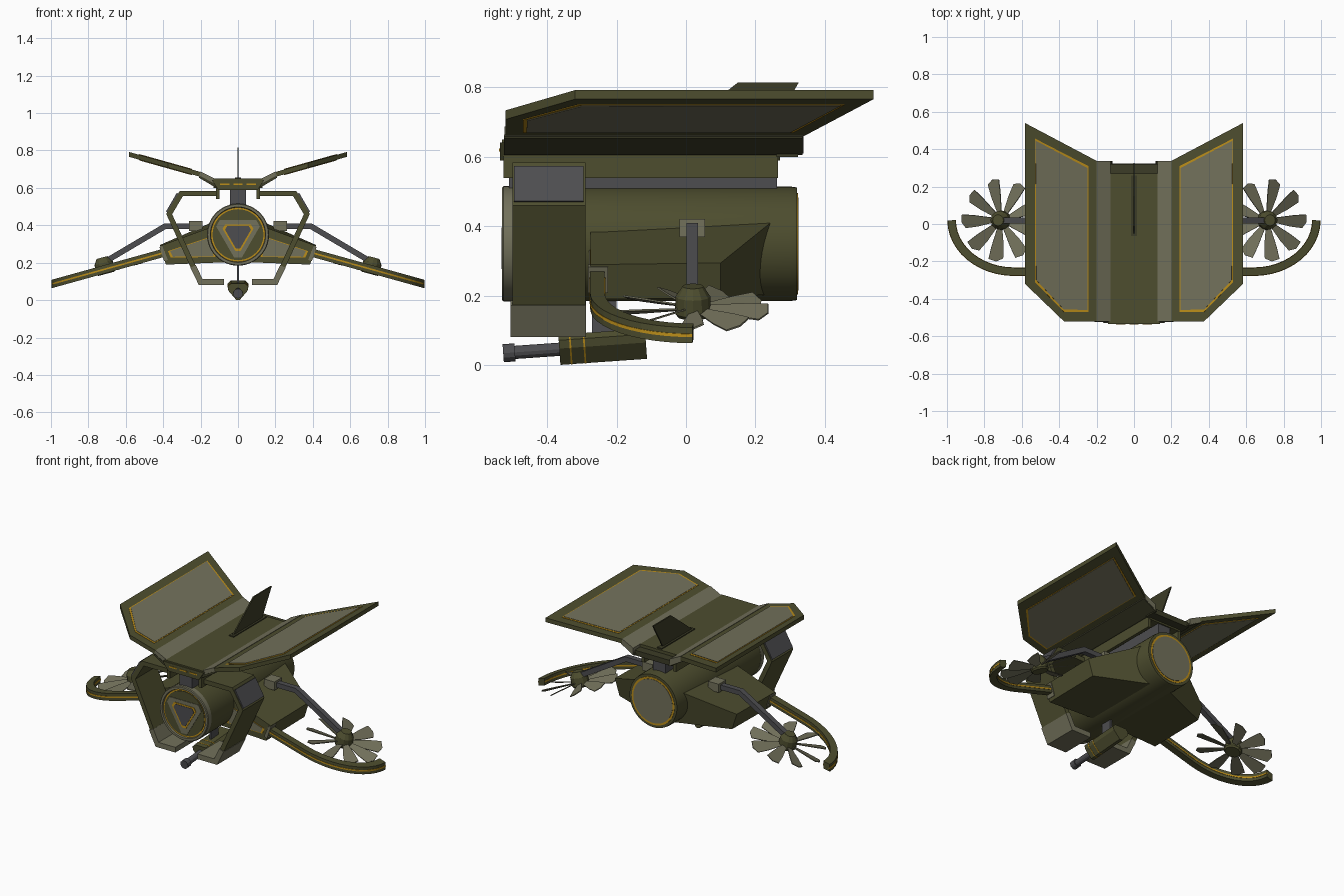
import bpy, bmesh
from math import sin, cos, pi, radians
from mathutils import Vector, Matrix

if "Cube" in bpy.data.objects:
    bpy.data.objects.remove(bpy.data.objects["Cube"])


def material(name, r, g, b):
    m = bpy.data.materials.new(name)
    m.diffuse_color = (r, g, b, 1)
    m.use_nodes = True
    m.node_tree.nodes["Principled BSDF"].inputs["Base Color"].default_value = m.diffuse_color
    return m


OLIVE = material("olive", 0.075, 0.075, 0.028)
DARK = material("dark_olive", 0.045, 0.045, 0.02)
TAN = material("tan_grey", 0.17, 0.165, 0.105)
GREY = material("dark_grey", 0.075, 0.075, 0.08)
GOLD = material("gold", 0.5, 0.27, 0.01)


def loft(name, loops, mat, mirror=False, smooth=False):
    """Skin equal-length vertex loops, capping both ends."""
    bm = bmesh.new()
    rows = [[bm.verts.new(p) for p in lp] for lp in loops]
    n = len(rows[0])
    for a, b in zip(rows, rows[1:]):
        for i in range(n):
            j = (i + 1) % n
            bm.faces.new((a[i], a[j], b[j], b[i]))
    bm.faces.new(rows[0])
    bm.faces.new(rows[-1])
    return finish(name, bm, mat, mirror, smooth)


def finish(name, bm, mat, mirror=False, smooth=False):
    bmesh.ops.recalc_face_normals(bm, faces=bm.faces)
    me = bpy.data.meshes.new(name)
    bm.to_mesh(me)
    bm.free()
    me.materials.append(mat)
    ob = bpy.data.objects.new(name, me)
    bpy.context.collection.objects.link(ob)
    if mirror:
        ob.modifiers.new("mirror", 'MIRROR').use_mirror_merge = False
    if smooth:
        bpy.ops.object.select_all(action='DESELECT')
        bpy.context.view_layer.objects.active = ob
        ob.select_set(True)
        bpy.ops.object.shade_smooth_by_angle(angle=radians(30))
    return ob


def box(name, x, y, z, mat, mirror=False):
    lo, hi = ([(x[0], y[0], h), (x[1], y[0], h), (x[1], y[1], h), (x[0], y[1], h)] for h in z)
    return loft(name, [lo, hi], mat, mirror)


def extrude_y(name, xz, y0, y1, mat, mirror=False):
    return loft(name, [[(x, y, z) for x, z in xz] for y in (y0, y1)], mat, mirror)


def lathe_y(name, prof, cz, mat, n=48):
    """Revolve (y, radius) pairs round a y axis at height cz."""
    return loft(name, [[(r * cos(2 * pi * i / n), y, cz + r * sin(2 * pi * i / n))
                        for i in range(n)] for y, r in prof], mat, smooth=True)


def inlay(name, pts, direction, inset=0.012, mirror=True):
    """Tan panel with a gold border lying on a surface."""
    pts, d = [Vector(p) for p in pts], Vector(direction)
    c = sum(pts, Vector()) / len(pts)
    loft(name + "_border", [[p - d * 0.004 for p in pts], [p + d * 0.002 for p in pts]], GOLD, mirror)
    inner = [p + (c - p).normalized() * inset for p in pts]
    loft(name, [[p - d * 0.004 for p in inner], [p + d * 0.004 for p in inner]], TAN, mirror)


def strip(path, width):
    """Closed outline of an open xz polyline with mitred thickness."""
    pts = [Vector(p) for p in path]
    left, right = [], []
    for i, p in enumerate(pts):
        a = (p - pts[i - 1]).normalized() if i else (pts[1] - p).normalized()
        b = (pts[i + 1] - p).normalized() if i < len(pts) - 1 else a
        na, nb = Vector((-a.y, a.x)), Vector((-b.y, b.x))
        m = (na + nb).normalized()
        m *= width / 2 / m.dot(na)
        left.append(p + m)
        right.append(p - m)
    return [tuple(p) for p in left + right[::-1]]


# main barrel-shaped body with end rims
CZ = 0.35
lathe_y("body", [(-0.50, 0.165), (0.30, 0.165), (0.32, 0.162)], CZ, OLIVE)
lathe_y("front_rim", [(-0.515, 0.145), (-0.53, 0.148), (-0.53, 0.162), (-0.525, 0.166), (-0.495, 0.166)], CZ, TAN)
lathe_y("front_gold_ring", [(-0.52, 0.145), (-0.51, 0.145)], CZ, GOLD)
lathe_y("front_disc", [(-0.523, 0.136), (-0.51, 0.136)], CZ, OLIVE)
lathe_y("rear_gold_ring", [(0.31, 0.146), (0.322, 0.146)], CZ, GOLD)
lathe_y("rear_disc", [(0.31, 0.134), (0.324, 0.134)], CZ, TAN)

# stacked triangular front plate
for nm, s, y, m in (("triangle_base", 0.125, -0.526, TAN), ("triangle_border", 0.088, -0.529, GOLD),
                    ("triangle_centre", 0.074, -0.531, GREY)):
    tri = []
    for k in range(3):
        for da in (-0.16, 0.16):
            a = -pi / 2 + k * 2 * pi / 3 + da
            tri.append((s * cos(a), CZ + s * sin(a)))
    extrude_y(nm, tri, y, -0.515, m)

# side pods, swept forward at the rear
loft("side_pod", [[(0, -0.275, 0.415), (0.13, -0.275, 0.395), (0.417, -0.275, 0.29), (0.385, -0.275, 0.19), (0, -0.275, 0.205)],
                  [(0, 0.255, 0.42), (0.13, 0.255, 0.42), (0.417, 0.10, 0.295), (0.385, 0.10, 0.195), (0, 0.255, 0.205)]],
     OLIVE, True)
inlay("pod_panel", [(0.13, -0.275, 0.345), (0.375, -0.275, 0.262), (0.36, -0.275, 0.228), (0.12, -0.275, 0.23)],
      (0, -1, 0))

# curved outrigger arms
path = [(0.39, -0.255), (0.5, -0.255), (0.64, -0.255)]
path += [(0.64 + 0.335 * sin(t * pi / 24), 0.02 - 0.275 * cos(t * pi / 24)) for t in range(1, 13)]


def arm(name, w, h, mat):
    loops = []
    for i, p in enumerate(path):
        t = (Vector(path[min(i + 1, len(path) - 1)]) - Vector(path[max(i - 1, 0)])).normalized()
        q = []
        for a, b in ((-1, -1), (1, -1), (1, 1), (-1, 1)):
            x, y = p[0] + a * w / 2 * t.y, p[1] - a * w / 2 * t.x
            q.append((x, y, 0.252 - 0.278 * (x - 0.4) + b * h / 2))
        loops.append(q)
    loft(name, loops, mat, True)


arm("outrigger_arm", 0.042, 0.045, OLIVE)
arm("outrigger_stripe", 0.046, 0.009, GOLD)
extrude_y("arm_socket", [(0.375, 0.215), (0.405, 0.29), (0.42, 0.283), (0.395, 0.208)], -0.282, -0.225, TAN, True)

# rotor struts
box("strut_mount", (0.19, 0.262), (-0.018, 0.055), (0.37, 0.422), TAN, True)
extrude_y("rotor_strut", strip([(0.24, 0.395), (0.39, 0.395), (0.72, 0.20)], 0.03), 0.002, 0.035, GREY, True)

# tilted rotors
R = Matrix.Translation((0.71, 0.02, 0.165)) @ Matrix.Rotation(radians(15), 4, 'Y')
loft("rotor_hub", [[R @ Vector((r * cos(i * pi / 6), r * sin(i * pi / 6), z)) for i in range(12)]
                   for z, r in ((-0.025, 0.045), (-0.015, 0.052), (0.035, 0.05), (0.065, 0.03))], OLIVE, True)
bm = bmesh.new()
for k in range(9):
    M = R @ Matrix.Rotation(k * 2 * pi / 9, 4, 'Z')
    bm.faces.new([bm.verts.new(M @ Vector((r, t, t * 0.4))) for r, t in
                  ((0.04, -0.012), (0.13, -0.033), (0.20, -0.042), (0.222, -0.01), (0.215, 0.03), (0.15, 0.026), (0.04, 0.012))])
blades = finish("rotor_blades", bm, TAN, True)
blades.modifiers.new("thickness", 'SOLIDIFY').thickness = 0.005

# bent side guards with lower tan plates and upper grey plates
extrude_y("side_guard", strip([(0.1, 0.57), (0.303, 0.57), (0.368, 0.46), (0.24, 0.18)], 0.028), -0.5, -0.29, OLIVE, True)
extrude_y("guard_foot", strip([(0.24, 0.18), (0.20, 0.098), (0.075, 0.098)], 0.032), -0.505, -0.288, TAN, True)
extrude_y("guard_plate", strip([(0.321, 0.57), (0.379, 0.47)], 0.014), -0.495, -0.295, GREY, True)

# neck and roof spine
box("neck", (-0.042, 0.042), (-0.51, 0.262), (0.49, 0.61), GREY)
box("spine_rail", (0.098, 0.118), (-0.525, 0.265), (0.54, 0.62), OLIVE, True)
extrude_y("roof_beam", [(-0.105, 0.59), (0.105, 0.59), (0.14, 0.642), (-0.14, 0.642)], -0.535, 0.27, OLIVE)
box("roof_top", (-0.13, 0.13), (-0.53, 0.27), (0.635, 0.65), OLIVE)
box("roof_tail", (-0.13, 0.13), (0.26, 0.322), (0.60, 0.632), DARK)
for k in (-1, 0, 1):
    box("roof_dash", (k * 0.07 - 0.025, k * 0.07 + 0.025), (-0.538, -0.53), (0.616, 0.624), GOLD)
extrude_y("wing_root", [(0.125, 0.61), (0.21, 0.66), (0.2, 0.687), (0.125, 0.65)], -0.522, 0.338, TAN, True)
extrude_y("wing_root_underside", [(0.115, 0.605), (0.125, 0.605), (0.21, 0.655), (0.205, 0.665), (0.12, 0.62)],
          -0.524, 0.336, DARK, True)


# roof wings with inlaid panels above and below
def wing_z(x):
    return 0.685 + 0.28 * (x - 0.2)


plan = [(0.195, -0.52), (0.375, -0.52), (0.583, -0.32), (0.583, 0.54), (0.195, 0.335)]
inner = [(0.245, -0.47), (0.375, -0.47), (0.53, -0.31), (0.53, 0.457), (0.245, 0.31)]
loft("roof_wing", [[(x, y, wing_z(x) - d) for x, y in plan] for d in (0.026, 0)], OLIVE, True)
inlay("wing_panel_top", [(x, y, wing_z(x)) for x, y in inner], (-0.27, 0, 0.96))
inlay("wing_panel_bottom", [(x, y, wing_z(x) - 0.026) for x, y in inner], (0.27, 0, -0.96))

# tail fin
fin = [(-0.065, 0.645), (0.15, 0.815), (0.325, 0.815), (0.225, 0.645)]
loft("tail_fin", [[(x, y, z) for y, z in fin] for x in (-0.004, 0.004)], DARK)
box("fin_base", (-0.016, 0.016), (-0.065, 0.26), (0.645, 0.656), DARK)

# belly gun, nosed slightly down
G = Matrix.Translation((0, -0.24, 0.055)) @ Matrix.Rotation(radians(4), 4, 'X')
section = [(-0.038, 0.042), (0.038, 0.042), (0.055, 0.026), (0.05, 0.002), (0.01, -0.045), (-0.01, -0.045), (-0.05, 0.002), (-0.055, 0.026)]


def gun_part(name, sec, y0, y1, mat):
    loft(name, [[G @ Vector((x, y, z)) for x, z in sec] for y in (y0, y1)], mat)


gun_part("gun_housing", section, -0.125, 0.125, OLIVE)
for y in (-0.095, -0.055):
    gun_part("gun_band", [(x * 1.03, z * 1.03) for x, z in section], y, y + 0.005, GOLD)
for nm, r, y0, y1 in (("gun_barrel", 0.019, -0.26, -0.12), ("gun_muzzle", 0.026, -0.287, -0.253)):
    gun_part(nm, [(r * cos(i * pi / 6), r * sin(i * pi / 6)) for i in range(12)], y0, y1, GREY)
box("gun_mount", (-0.006, 0.006), (-0.27, -0.2), (0.08, 0.21), GREY)
